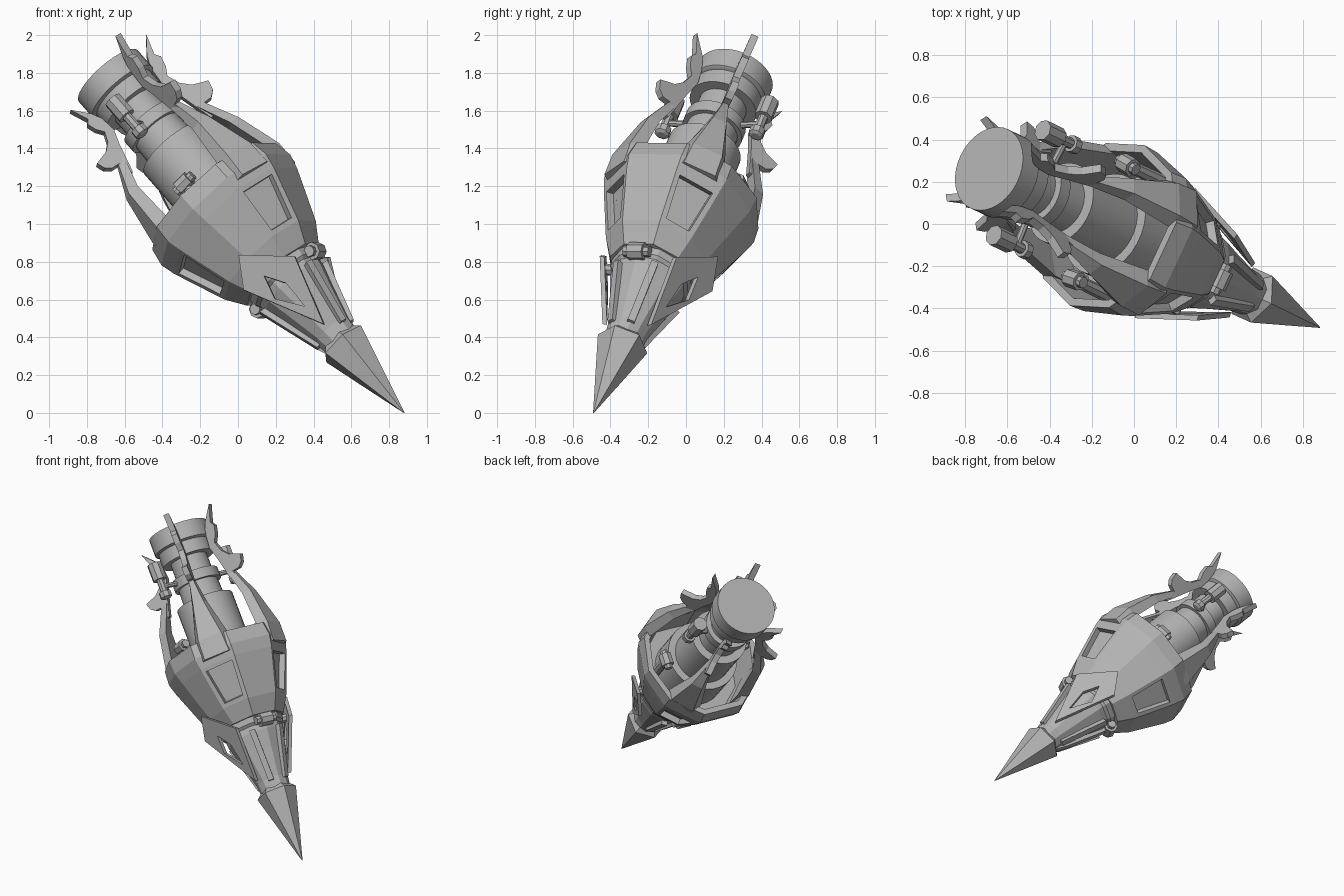
import bpy, bmesh, math
from mathutils import Matrix, Vector

cube = bpy.data.objects.get("Cube")
if cube:
    bpy.data.objects.remove(cube, do_unlink=True)

# One flat grey metal
metal = bpy.data.materials.new("grey metal")
metal.use_nodes = True
GREY = (0.45, 0.45, 0.45, 1)
metal.diffuse_color = GREY
metal.node_tree.nodes["Principled BSDF"].inputs["Base Color"].default_value = GREY

# Tilted frame: local z runs from the beak tip to the rear cap
axis = Vector((-0.629, 0.302, 0.716)).normalized()
side = Vector((0.7513, 0, 0.66))
side = (side - axis * side.dot(axis)).normalized()
back = axis.cross(side)
FRAME = Matrix.Translation((0.88, -0.49, 0)) @ Matrix((side, back, axis)).transposed().to_4x4()
MID = -18  # angle of the mirror plane around the axis


def finish(name, bm, angle=0, smooth=False):
    """Turn a bmesh into an object turned by angle around the tilted axis."""
    bmesh.ops.recalc_face_normals(bm, faces=bm.faces[:])
    mesh = bpy.data.meshes.new(name)
    bm.to_mesh(mesh)
    bm.free()
    ob = bpy.data.objects.new(name, mesh)
    bpy.context.collection.objects.link(ob)
    mesh.materials.append(metal)
    ob.matrix_world = FRAME @ Matrix.Rotation(math.radians(angle), 4, 'Z')
    if smooth:
        bpy.ops.object.select_all(action='DESELECT')
        ob.select_set(True)
        bpy.context.view_layer.objects.active = ob
        bpy.ops.object.shade_smooth_by_angle(angle=math.radians(35))
    return ob


def loft(sections, closed=False):
    """Skin a row of equal-sized loops, capped or closed into a ring."""
    bm = bmesh.new()
    rows = [[bm.verts.new(p) for p in sec] for sec in sections]
    n = len(rows[0])
    pairs = list(zip(rows, rows[1:])) + ([(rows[-1], rows[0])] if closed else [])
    for a, b in pairs:
        for j in range(n):
            k = (j + 1) % n
            bm.faces.new((a[j], a[k], b[k], b[j]))
    if not closed:
        bm.faces.new(rows[0][::-1])
        bm.faces.new(rows[-1])
    bmesh.ops.recalc_face_normals(bm, faces=bm.faces[:])
    return bm


def ring(s, r, n):
    step = 2 * math.pi / n
    return [(r * math.cos(step * i), r * math.sin(step * i), s) for i in range(n)]


def lathe(name, profile, n, angle=0, smooth=False, move=None):
    bm = loft([ring(s, r, n) for s, r in profile])
    if move:
        bmesh.ops.transform(bm, matrix=move, verts=bm.verts[:])
    return finish(name, bm, angle, smooth)


def plate(name, outline, half, angle):
    """Flat blade in the radial plane; outline holds (s, r) pairs."""
    bm = loft([[(r, t, s) for s, r in outline] for t in (-half, half)])
    return finish(name, bm, angle)


# Beak and neck
lathe("beak", [(0, 0.002), (0.25, 0.07), (0.51, 0.14), (0.55, 0.1)], 6, MID)
lathe("neck", [(0.48, 0.1), (0.6, 0.112), (0.8, 0.165), (0.92, 0.2), (1.06, 0.21)], 12, MID)
lathe("neck_collar", [(0.96, 0.2), (0.98, 0.22), (1.06, 0.23)], 12, MID)
for i, offset in enumerate((30, -30, 150, -150)):
    plate(f"neck_rail_{i + 1}", [(0.58, 0.09), (0.58, 0.125), (0.93, 0.23), (0.93, 0.15)], 0.02,
          MID + offset)

# Hollow faceted body: outer skin widest near the rim, then inner wall
OFFSETS = (20, 56, 90, 124, 160, 200, 236, 270, 304, 340)


def body_ring(s, r, flat=1.0):
    """Ten-sided ring, pressed flatter away from the mirror plane."""
    pts = []
    for o in OFFSETS:
        a = math.radians(o)
        press = 1 if abs(math.cos(a)) > 0.8 else flat if o in (90, 270) else (1 + flat) / 2
        q = r * press
        pts.append((q * math.cos(a), q * math.sin(a), s))
    return pts


bm = loft([body_ring(1.02, 0.25, 0.92), body_ring(1.13, 0.32, 0.88), body_ring(1.42, 0.43, 0.9),
           body_ring(1.5, 0.45, 0.92), body_ring(1.6, 0.432, 0.97), body_ring(1.6, 0.392, 0.97),
           body_ring(1.35, 0.35, 0.95)])
bm.faces.ensure_lookup_table()
WINDOW_SIDES = (0, 3, 5, 8)
count = len(OFFSETS)
windows = [bm.faces[count + j] for j in WINDOW_SIDES]
bmesh.ops.inset_individual(bm, faces=windows, thickness=0.04, depth=0)
bmesh.ops.inset_individual(bm, faces=windows, thickness=0.004, depth=-0.04)
finish("body_shell", bm, MID)

# Stepped rear piston with end cap
lathe("rear_piston", [(1.3, 0.25), (1.62, 0.25), (1.62, 0.2), (1.95, 0.2), (1.95, 0.145),
                      (2.08, 0.14), (2.08, 0.165), (2.15, 0.165), (2.15, 0.13), (2.27, 0.13),
                      (2.27, 0.185), (2.36, 0.185)], 32, 0, True)
lathe("end_cap", [(2.36, 0.19), (2.37, 0.207), (2.49, 0.207)], 40, 0, True)

# Four rear arms: broad tapered strut and horned hook; the lower pair has shorter horns
HOOK = [(2.55, 0.305), (2.43, 0.265), (2.40, 0.285), (2.34, 0.27), (2.29, 0.24), (2.22, 0.265),
        (2.17, 0.31), (2.135, 0.395), (2.08, 0.38), (2.05, 0.345), (2.05, 0.295), (1.96, 0.335),
        (1.96, 0.27), (2.17, 0.22), (2.27, 0.19), (2.38, 0.20), (2.45, 0.23)]
STRUT = [(1.46, 0.435, 0.36, 0.13), (1.6, 0.44, 0.37, 0.12), (1.865, 0.38, 0.32, 0.055),
         (2.06, 0.295, 0.25, 0.02)]
for i, (offset, cut, sink) in enumerate(((35, 0, 0), (-35, 0, 0), (137, 0.2, 0.03), (-137, 0.2, 0.03))):
    angle = MID + offset
    secs = []
    for s, ro, ri, w in STRUT:
        drop = sink if s < 1.7 else 0
        secs.append([(ro - drop, -w * 0.7, s), (ro - drop, w * 0.7, s), (ri - drop, w, s),
                     (ri - drop, -w, s)])
    finish(f"arm_strut_{i + 1}", loft(secs), angle)
    plate(f"arm_hook_{i + 1}", [(s - cut * max(0, s - 2), r) for s, r in HOOK], 0.02, angle)

TURN_OUT = Matrix.Rotation(math.pi / 2, 4, 'Y')  # local z becomes radial
TURN_SIDE = Matrix.Rotation(math.pi / 2, 4, 'X')  # local z becomes tangential
FLAP = [((1.163, -0.085), (1.0, -0.06)), ((0.97, 0.13), (0.9, 0.0)),
        ((0.62, 0.0), (0.75, -0.01)), ((1.018, -0.19), (0.88, -0.1))]

for sign, tag in ((-1, "front"), (1, "back")):
    # Small rams beside the piston, with mounting pin
    angle = MID + sign * 86
    lathe(f"{tag}_ram", [(2.03, 0.025), (2.04, 0.042), (2.08, 0.042), (2.08, 0.026), (2.17, 0.026),
                         (2.17, 0.05), (2.29, 0.05)], 8, angle,
          move=Matrix.Translation((0.275, 0, 0)))
    lathe(f"{tag}_ram_pin", [(0.13, 0.018), (0.28, 0.018)], 8, angle,
          move=Matrix.Translation((0, 0, 2.12)) @ TURN_OUT)
    # Knuckles on posts inside the rim
    lathe(f"{tag}_knuckle", [(-0.065, 0.028), (-0.04, 0.028), (-0.04, 0.045), (0.04, 0.045),
                             (0.04, 0.028), (0.065, 0.028)], 8, angle,
          move=Matrix.Translation((0.30, 0, 1.67)) @ TURN_SIDE)
    lathe(f"{tag}_knuckle_post", [(1.34, 0.035), (1.68, 0.03)], 8, angle,
          move=Matrix.Translation((0.30, 0, 0)))

    # Framed flap plates hanging beside the neck
    def spot(p, lift):
        s, t = p
        return (0.134 + (s - 0.62) * 0.335 + lift, -sign * t, s)
    secs = [[spot(o, 0.013), spot(o, -0.013), spot(h, -0.013), spot(h, 0.013)] for o, h in FLAP]
    flap_angle = MID + sign * 76
    finish(f"{tag}_flap", loft(secs, closed=True), flap_angle)
    lathe(f"{tag}_flap_link", [(0.12, 0.03), (0.25, 0.03)], 8, flap_angle,
          move=Matrix.Translation((0, 0, 1.0)) @ TURN_OUT)

# Hinge bolts on the mirror plane
for angle, tag in ((MID, "upper"), (MID + 180, "lower")):
    lathe(f"{tag}_hinge_bolt", [(-0.075, 0.03), (-0.045, 0.03), (-0.045, 0.048), (0.045, 0.048),
                                (0.045, 0.03), (0.075, 0.03)], 8, angle,
          move=Matrix.Translation((0.22, 0, 0.98)) @ TURN_SIDE)

# Slim guard blade under the neck
BLADE = [(0.5, 0.09), (0.62, 0.135), (0.8, 0.185), (0.95, 0.225), (0.95, 0.18), (0.8, 0.14), (0.62, 0.1)]
plate("lower_guard_blade", BLADE, 0.025, MID + 180)
